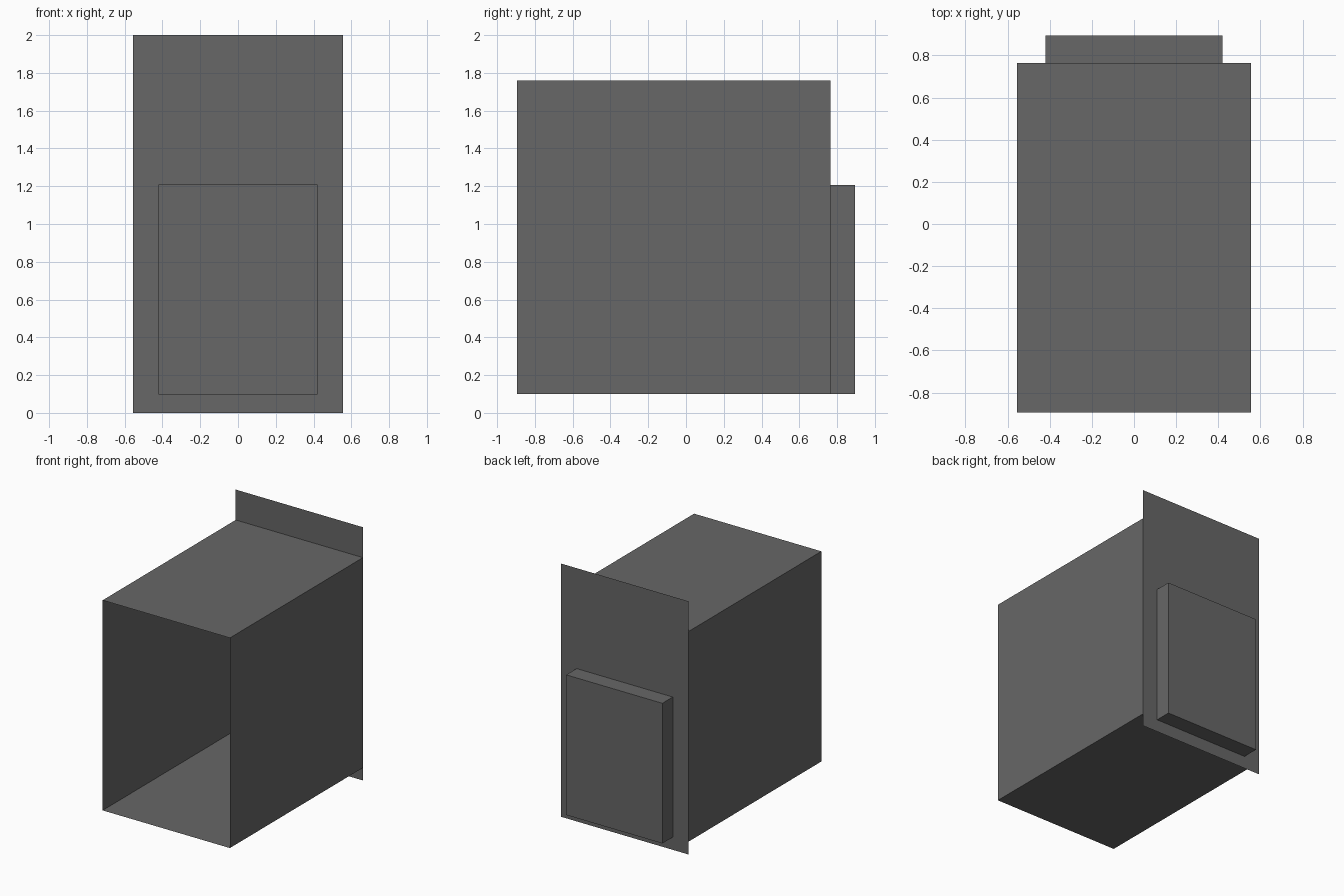
import bpy
import bmesh

if "Cube" in bpy.data.objects:
    bpy.data.objects.remove(bpy.data.objects["Cube"])

GREY = bpy.data.materials.new("dark grey")
GREY.diffuse_color = (0.135, 0.135, 0.135, 1)
GREY.use_nodes = True
GREY.node_tree.nodes["Principled BSDF"].inputs["Base Color"].default_value = GREY.diffuse_color

BACK_Y = 0.765


def add_object(name, bm):
    mesh = bpy.data.meshes.new(name)
    bm.to_mesh(mesh)
    bm.free()
    mesh.materials.append(GREY)
    obj = bpy.data.objects.new(name, mesh)
    bpy.context.collection.objects.link(obj)
    return obj


def rectangle(bm, hw, z0, z1, y):
    return [bm.verts.new((x, y, z)) for x, z in
            ((-hw, z0), (hw, z0), (hw, z1), (-hw, z1))]


def bridge(bm, a, b):
    for i in range(4):
        j = (i + 1) % 4
        bm.faces.new((a[i], a[j], b[j], b[i]))


def sleeve(name, hw, z0, z1, y0, y1, closed_back):
    """Thin rectangular sleeve, open at the front, optionally closed behind."""
    bm = bmesh.new()
    front = rectangle(bm, hw, z0, z1, y0)
    back = rectangle(bm, hw, z0, z1, y1)
    bridge(bm, front, back)
    if closed_back:
        bm.faces.new(back[::-1])
    return add_object(name, bm)


# Main housing, open at the front
sleeve("housing", 0.556, 0.10, 1.76, -0.895, BACK_Y, False)

# Rear box, opening into the housing
sleeve("rear_box", 0.42, 0.10, 1.207, BACK_Y, 0.895, True)

# Tall back panel with an opening for the rear box
bm = bmesh.new()
outer = rectangle(bm, 0.556, 0.0, 2.0, BACK_Y)
inner = rectangle(bm, 0.42, 0.10, 1.207, BACK_Y)
bridge(bm, inner, outer)
for f in bm.faces:
    f.normal_update()
    if f.normal.y < 0:
        f.normal_flip()
add_object("back_panel", bm)
